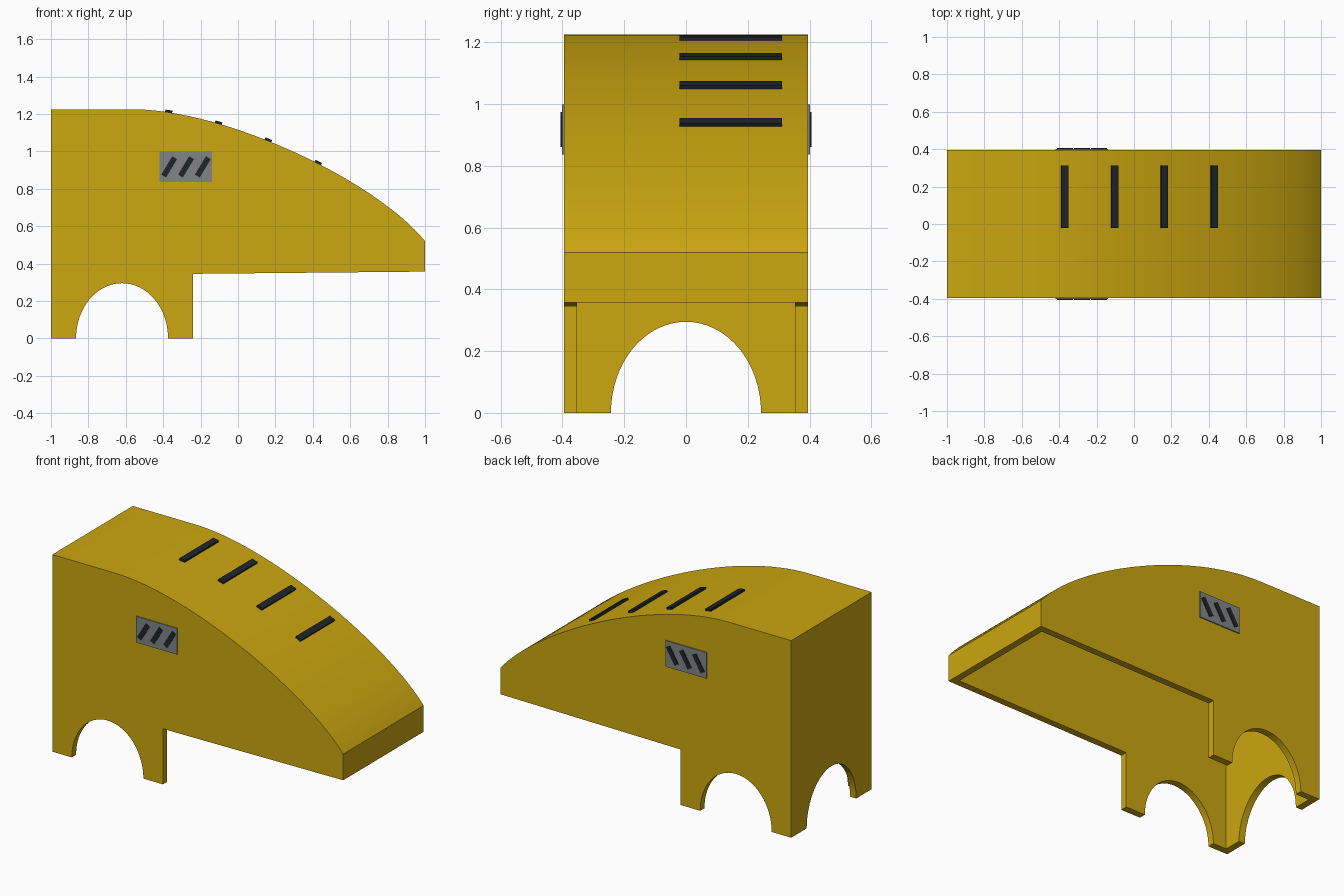
import bpy, bmesh, math
from mathutils import Vector, Matrix

if "Cube" in bpy.data.objects:
    bpy.data.objects.remove(bpy.data.objects["Cube"])

HALF_W, WALL = 0.395, 0.042
P = [Vector(p) for p in ((-0.57, 1.225), (-0.06, 1.225), (0.74, 0.84), (1.0, 0.52))]


def material(name, rgb):
    m = bpy.data.materials.new(name)
    m.diffuse_color = (*rgb, 1)
    m.use_nodes = True
    m.node_tree.nodes["Principled BSDF"].inputs["Base Color"].default_value = m.diffuse_color
    return m


YELLOW = material("mustard yellow", (0.60, 0.385, 0.005))
GREY = material("mid grey", (0.22, 0.23, 0.245))
DARK = material("near black", (0.013, 0.019, 0.022))


def roof(t):
    """Point on the roof curve and its unit tangent (x, z)."""
    s = 1 - t
    pos = s**3 * P[0] + 3 * s*s*t * P[1] + 3 * s*t*t * P[2] + t**3 * P[3]
    tan = s*s * (P[1] - P[0]) + 2*s*t * (P[2] - P[1]) + t*t * (P[3] - P[2])
    return pos, tan.normalized()


def add_object(name, bm, mat):
    bmesh.ops.recalc_face_normals(bm, faces=bm.faces)
    me = bpy.data.meshes.new(name)
    bm.to_mesh(me)
    bm.free()
    ob = bpy.data.objects.new(name, me)
    bpy.context.collection.objects.link(ob)
    me.materials.append(mat)
    return ob


def prism(name, outline, half, along="y"):
    """Extrude a (horizontal, z) outline symmetrically along y or x."""
    bm = bmesh.new()
    place = (lambda h, z, d: (h, d, z)) if along == "y" else (lambda h, z, d: (d, h, z))
    face = bm.faces.new([bm.verts.new(place(h, z, -half)) for h, z in outline])
    new = bmesh.ops.extrude_face_region(bm, geom=[face])["geom"]
    shift = Vector(place(0, 0, 2 * half))
    bmesh.ops.translate(bm, vec=shift, verts=[v for v in new if isinstance(v, bmesh.types.BMVert)])
    return add_object(name, bm, YELLOW)


def box(name, centre, size, mat, angle=0):
    """Box rotated about y."""
    bm = bmesh.new()
    m = Matrix.Translation(centre) @ Matrix.Rotation(angle, 4, "Y") @ Matrix.Diagonal((*size, 1))
    bmesh.ops.create_cube(bm, size=1, matrix=m)
    return add_object(name, bm, mat)


def arch(centre, radius, height, n=32):
    pts = [(centre + radius * math.cos(math.pi * i / n), height * math.sin(math.pi * i / n))
           for i in range(n + 1)]
    return pts + [(centre - radius, -0.2), (centre + radius, -0.2)]


# Outer shell with a curved roof and an overhanging nose
STEPS = 32
samples = [roof(i / STEPS) for i in range(STEPS + 1)]
outer = [(-1, 0), (-0.24, 0), (-0.24, 0.345), (1, 0.357)]
outer += [tuple(p) for p, _ in reversed(samples)] + [(-1, 1.225)]
shell = prism("body_shell", outer, HALF_W)

# Hollow interior, open underneath
inner_curve = [p + WALL * Vector((t.y, -t.x)) for p, t in samples]
inner_curve = [tuple(p) for p in inner_curve if p.x < 1 - WALL - 0.002]
end_z = inner_curve[-1][1] - 0.01
inner = [(-1 + WALL, -0.1), (1 - WALL, -0.1), (1 - WALL, end_z)]
inner += inner_curve[::-1] + [(-1 + WALL, 1.225 - WALL)]
cutters = [prism("interior_cutter", inner, HALF_W - WALL)]

# Arched openings in both side walls and the end wall
cutters.append(prism("side_arch_cutter", arch(-0.62, 0.246, 0.295), 0.6))
end_arch = prism("end_arch_cutter", arch(0, 0.243, 0.295), 0.2, "x")
end_arch.data.transform(Matrix.Translation((-1.05, 0, 0)))
cutters.append(end_arch)

bpy.context.view_layer.objects.active = shell
shell.select_set(True)
for c in cutters:
    c.hide_render = True
    mod = shell.modifiers.new("cut", "BOOLEAN")
    mod.operation, mod.solver, mod.object = "DIFFERENCE", "EXACT", c
    bpy.ops.object.modifier_apply(modifier=mod.name)
for c in cutters:
    bpy.data.objects.remove(c)
bpy.ops.object.shade_smooth_by_angle(angle=math.radians(25))

# Dark slats across the roof, following its slope
for i, x in enumerate((-0.37, -0.105, 0.16, 0.425)):
    p, t = min((roof(k / 400) for k in range(401)), key=lambda s: abs(s[0].x - x))
    box(f"roof_slat_{i + 1}", (p.x, 0.145, p.y), (0.038, 0.333, 0.024), DARK,
        math.atan2(-t.y, t.x))

# Grey vent plates with slanted slats on both sides
for label, side in (("front", -1), ("back", 1)):
    box(f"{label}_vent_plate", (-0.28, side * (HALF_W + 0.002), 0.917), (0.282, 0.009, 0.162), GREY)
    for i in range(3):
        box(f"{label}_vent_slat_{i + 1}", (-0.368 + 0.09 * i, side * (HALF_W + 0.006), 0.917),
            (0.03, 0.009, 0.115), DARK, math.radians(31))
